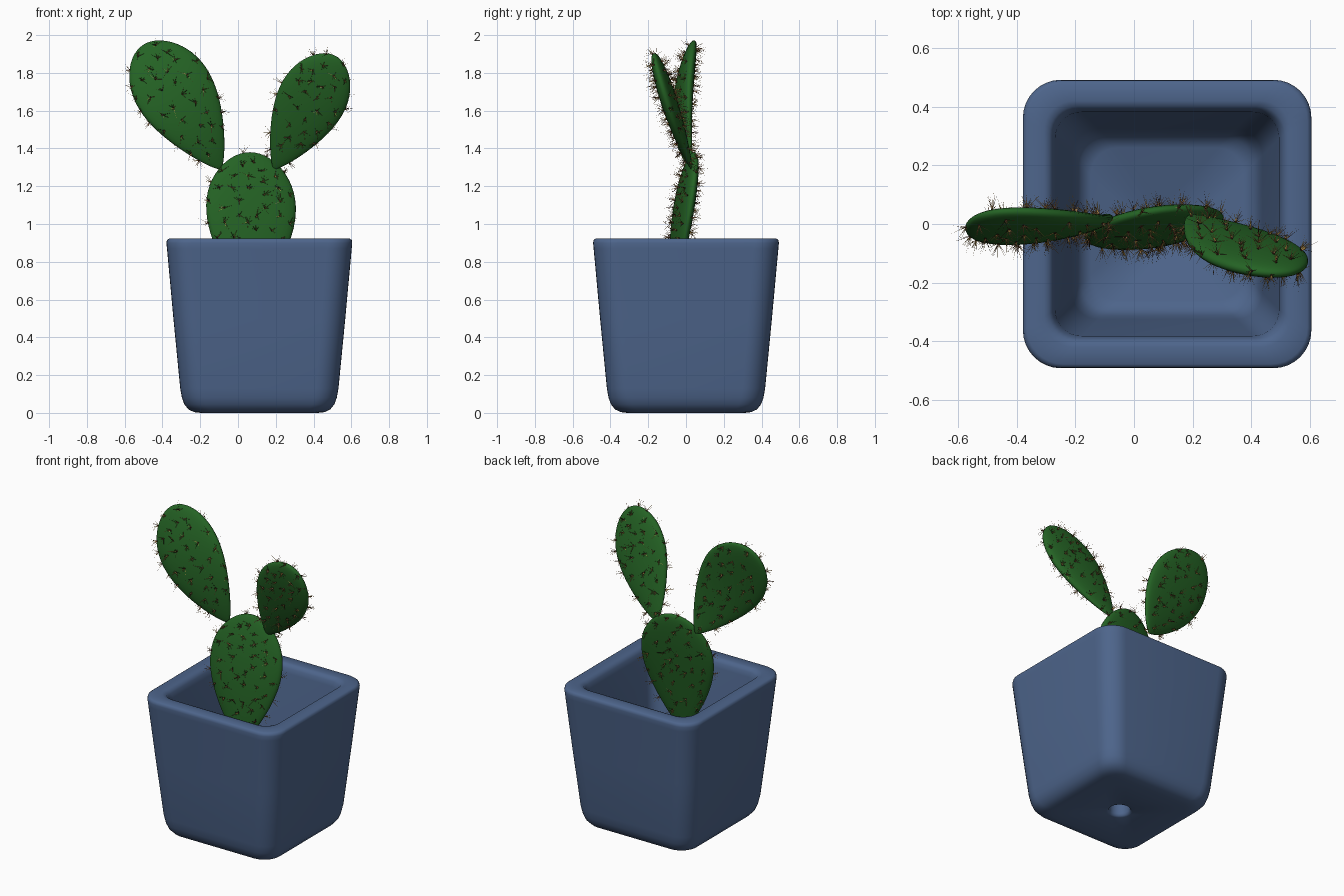
import bpy, bmesh, math, random
from mathutils import Vector

random.seed(4)
if "Cube" in bpy.data.objects:
    bpy.data.objects.remove(bpy.data.objects["Cube"])


def material(name, rgb):
    m = bpy.data.materials.new(name)
    m.use_nodes = True
    m.diffuse_color = (*rgb, 1)
    m.node_tree.nodes["Principled BSDF"].inputs["Base Color"].default_value = (*rgb, 1)
    return m


blue = material("blue glaze", (0.075, 0.13, 0.26))
green = material("cactus green", (0.018, 0.125, 0.018))
gold = material("gold spine", (0.55, 0.33, 0.07))
tan = material("tan spine", (0.5, 0.25, 0.13))
brown = material("dark brown", (0.04, 0.012, 0.006))


def finish(bm, name, mats, smooth=True):
    mesh = bpy.data.meshes.new(name)
    bm.to_mesh(mesh)
    bm.free()
    obj = bpy.data.objects.new(name, mesh)
    bpy.context.collection.objects.link(obj)
    for m in mats:
        mesh.materials.append(m)
    if smooth:
        bpy.ops.object.select_all(action="DESELECT")
        obj.select_set(True)
        bpy.context.view_layer.objects.active = obj
        bpy.ops.object.shade_smooth_by_angle(angle=math.radians(50))
    return obj


def bridge(bm, a, b):
    n = len(a)
    for i in range(n):
        j = (i + 1) % n
        bm.faces.new((a[i], a[j], b[j], b[i]))


# Pot: rounded squares lofted from the drain hole, round the wall, to the inner floor
POT_X = 0.113
CORNER_STEPS = 9


def rounded_square(bm, half, radius, z):
    ring = []
    for q in range(4):
        mid = math.radians(45 + 90 * q)
        cx = math.copysign(half - radius, math.cos(mid))
        cy = math.copysign(half - radius, math.sin(mid))
        for s in range(CORNER_STEPS):
            a = math.radians(90 * (q + s / (CORNER_STEPS - 1)))
            if radius == half:  # drain hole, evenly spaced circle
                a = math.radians(90 * (q + (s + 0.5) / CORNER_STEPS))
            ring.append(bm.verts.new((POT_X + cx + radius * math.cos(a),
                                      cy + radius * math.sin(a), z)))
    return ring


pot_profile = [
    (0.062, 0.062, 0.11), (0.062, 0.062, 0.02), (0.067, 0.067, 0.006), (0.078, 0.078, 0),
    (0.31, 0.09, 0), (0.345, 0.1, 0.004), (0.375, 0.11, 0.018), (0.397, 0.115, 0.045),
    (0.41, 0.12, 0.08), (0.419, 0.12, 0.13), (0.455, 0.125, 0.5), (0.489, 0.13, 0.87),
    (0.492, 0.13, 0.9), (0.489, 0.13, 0.915), (0.478, 0.125, 0.923),
    (0.42, 0.1, 0.923), (0.402, 0.095, 0.918), (0.39, 0.09, 0.9), (0.382, 0.09, 0.87),
    (0.325, 0.09, 0.25), (0.312, 0.09, 0.18), (0.293, 0.09, 0.14), (0.26, 0.09, 0.12),
    (0.078, 0.078, 0.12)]
bm = bmesh.new()
rings = [rounded_square(bm, *p) for p in pot_profile]
for a, b in zip(rings, rings[1:] + rings[:1]):
    bridge(bm, a, b)
bmesh.ops.recalc_face_normals(bm, faces=bm.faces)
finish(bm, "pot", [blue])


# Pads: egg-shaped outline, thin cross-section, bowed along the axis
def add_spine(bm, root, direction, length, mat):
    side = direction.orthogonal().normalized() * 0.0013
    other = direction.cross(side)
    corners = [bm.verts.new(root + side * math.cos(a) + other * math.sin(a))
               for a in (0, math.tau / 3, math.tau * 2 / 3)]
    tip = bm.verts.new(root + direction * length)
    for i in range(3):
        bm.faces.new((corners[i], corners[(i + 1) % 3], tip)).material_index = mat


def add_spines(name, patches):
    bm = bmesh.new()
    weights = [p[2] for p in patches]
    roots = []
    for centre, normal, area in random.choices(patches, weights, k=1500):
        if any((centre - r).length < 0.058 for r in roots):
            continue
        roots.append(centre)
        # Areole: small dark bump
        made = bmesh.ops.create_icosphere(bm, subdivisions=1, radius=0.005)
        bmesh.ops.translate(bm, verts=made["verts"], vec=centre)
        for v in made["verts"]:
            for f in v.link_faces:
                f.material_index = 2
        # Cluster of fine spines
        for i in range(11):
            jitter = Vector([random.gauss(0, 0.55) for k in range(3)])
            d = (normal + jitter).normalized()
            if d.dot(normal) < 0.15:
                d = (d + normal * 0.6).normalized()
            add_spine(bm, centre, d, random.uniform(0.025, 0.065),
                      random.choices((0, 1, 2), (5, 3, 2))[0])
    finish(bm, name, [gold, tan, brown], smooth=False)


def add_pad(name, base, tip, width_dir, half_width, bow, thick=0.042, rows=32, sides=32):
    base, tip = Vector(base), Vector(tip)
    axis = (tip - base).normalized()
    across = Vector(width_dir)
    across = (across - axis * across.dot(axis)).normalized()
    normal = across.cross(axis)
    if normal.y < 0:
        normal = -normal
    bm = bmesh.new()
    rings = []
    for r in range(rows + 1):
        t = 0.5 - 0.5 * math.cos(math.pi * r / rows)
        egg = max(0, math.sin(math.pi * t ** 1.5)) ** 0.5
        centre = base.lerp(tip, t) + normal * bow * 4 * t * (1 - t)
        ring = []
        for s in range(sides):
            a = math.tau * s / sides
            y = math.copysign(abs(math.sin(a)) ** 0.85, math.sin(a))
            ring.append(bm.verts.new(centre + across * half_width * egg * math.cos(a)
                                     + normal * thick * egg ** 0.8 * y))
        rings.append(ring)
    for a, b in zip(rings, rings[1:]):
        bridge(bm, a, b)
    bmesh.ops.remove_doubles(bm, verts=bm.verts, dist=0.0005)
    bmesh.ops.recalc_face_normals(bm, faces=bm.faces)
    patches = [(f.calc_center_median(), f.normal.copy(), f.calc_area()) for f in bm.faces]
    finish(bm, name, [green])
    add_spines(name + "_spines", patches)


add_pad("lower_pad", (0.07, -0.07, 0.58), (0.065, 0.045, 1.38), (1, 0.15, 0), 0.24, -0.015)
add_pad("right_upper_pad", (-0.09, 0.03, 1.29), (-0.5, 0.035, 1.95), (0.85, 0.18, 0.53), 0.212, -0.05)
add_pad("left_upper_pad", (0.19, 0.03, 1.29), (0.515, -0.17, 1.89), (0.88, 0.08, -0.47), 0.182, 0)
